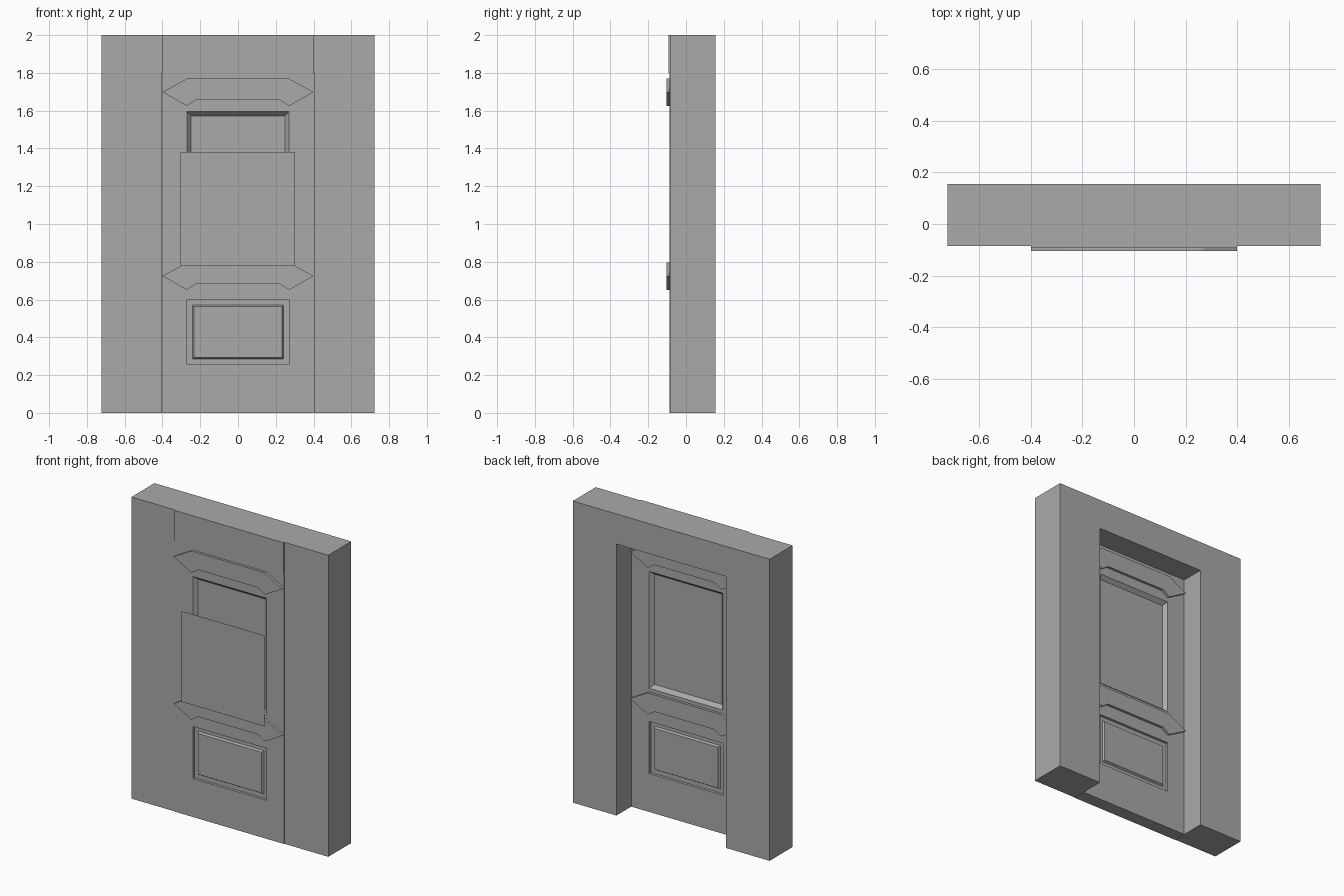
import bpy
import bmesh

if "Cube" in bpy.data.objects:
    bpy.data.objects.remove(bpy.data.objects["Cube"], do_unlink=True)

# One plain grey for everything
grey = bpy.data.materials.new("stone grey")
grey.use_nodes = True
COLOUR = (0.4, 0.4, 0.4, 1)
grey.diffuse_color = COLOUR
grey.node_tree.nodes["Principled BSDF"].inputs["Base Color"].default_value = COLOUR

FRONT, BACK = -0.085, 0.155          # wall faces
DOOR_FRONT, DOOR_BACK = -0.088, 0.0  # door faces
HALF, OPENING, OPEN_TOP = 0.722, 0.402, 1.8


def finish(name, bm):
    bmesh.ops.recalc_face_normals(bm, faces=bm.faces)
    mesh = bpy.data.meshes.new(name)
    bm.to_mesh(mesh)
    bm.free()
    mesh.materials.append(grey)
    obj = bpy.data.objects.new(name, mesh)
    bpy.context.collection.objects.link(obj)
    return obj


def prism(name, outline, y0, y1):
    """Extrude an x-z outline from y0 to y1; equal values leave a flat sheet."""
    bm = bmesh.new()
    face = bm.faces.new([bm.verts.new((x, y0, z)) for x, z in outline])
    if y1 != y0:
        thicken(bm, [face], y1 - y0)
    return finish(name, bm)


def thicken(bm, faces, depth):
    new = bmesh.ops.extrude_face_region(bm, geom=faces, use_keep_orig=True)["geom"]
    verts = [g for g in new if isinstance(g, bmesh.types.BMVert)]
    bmesh.ops.translate(bm, verts=verts, vec=(0, depth, 0))


def rectangle(x0, x1, z0, z1):
    return [(x0, z0), (x1, z0), (x1, z1), (x0, z1)]


# Wall with an open doorway
half_wall = [(OPENING, OPEN_TOP), (OPENING, 0), (HALF, 0), (HALF, 2)]
prism("wall", half_wall + [(-x, z) for x, z in reversed(half_wall)], FRONT, BACK)

# Slightly proud plate above the doorway
prism("lintel", rectangle(-0.4, 0.4, OPEN_TOP, 2), -0.093, -0.08)

# Door slab: a sheet of cells, thickened, with panels sunk on both sides
xs = [-0.4, -0.27, 0.27, 0.4]
zs = [0, 0.255, 0.6, 0.82, 1.595, OPEN_TOP]
bm = bmesh.new()
grid = [[bm.verts.new((x, DOOR_FRONT, z)) for x in xs] for z in zs]
for low, high in zip(grid, grid[1:]):
    for i in range(len(xs) - 1):
        bm.faces.new((low[i], low[i + 1], high[i + 1], high[i]))
thicken(bm, list(bm.faces), DOOR_BACK - DOOR_FRONT)
bmesh.ops.recalc_face_normals(bm, faces=bm.faces)


def panel_faces(z0, z1):
    return [f for f in bm.faces if abs(f.normal.y) > 0.9
            and abs(f.calc_center_median().x) < 0.1
            and z0 < f.calc_center_median().z < z1]


def inset(faces, width, depth):
    bmesh.ops.inset_individual(bm, faces=faces, thickness=width, depth=depth,
                               use_even_offset=True)


upper = panel_faces(0.82, 1.595)
lower = panel_faces(0.255, 0.6)
inset(upper, 0.022, -0.025)                      # sunk, sloping edges
for width, depth in ((0.001, -0.015), (0.028, 0), (0.008, 0.013)):
    inset(lower, width, depth)                   # groove around a raised field
finish("door", bm)

# Pointed straps that run through the door and stand proud on both sides
side = [(0.22, -0.04), (0.27, -0.073), (0.4, 0), (0.27, 0.072)]
strap = side + [(-x, z) for x, z in reversed(side)]
for name, height in (("upper_strap", 1.698), ("lower_strap", 0.724)):
    prism(name, [(x, z + height) for x, z in strap], -0.104, 0.017)

# Flat notice hanging in front of the door
prism("notice_sheet", rectangle(-0.305, 0.302, 0.78, 1.382), -0.155, -0.155)
